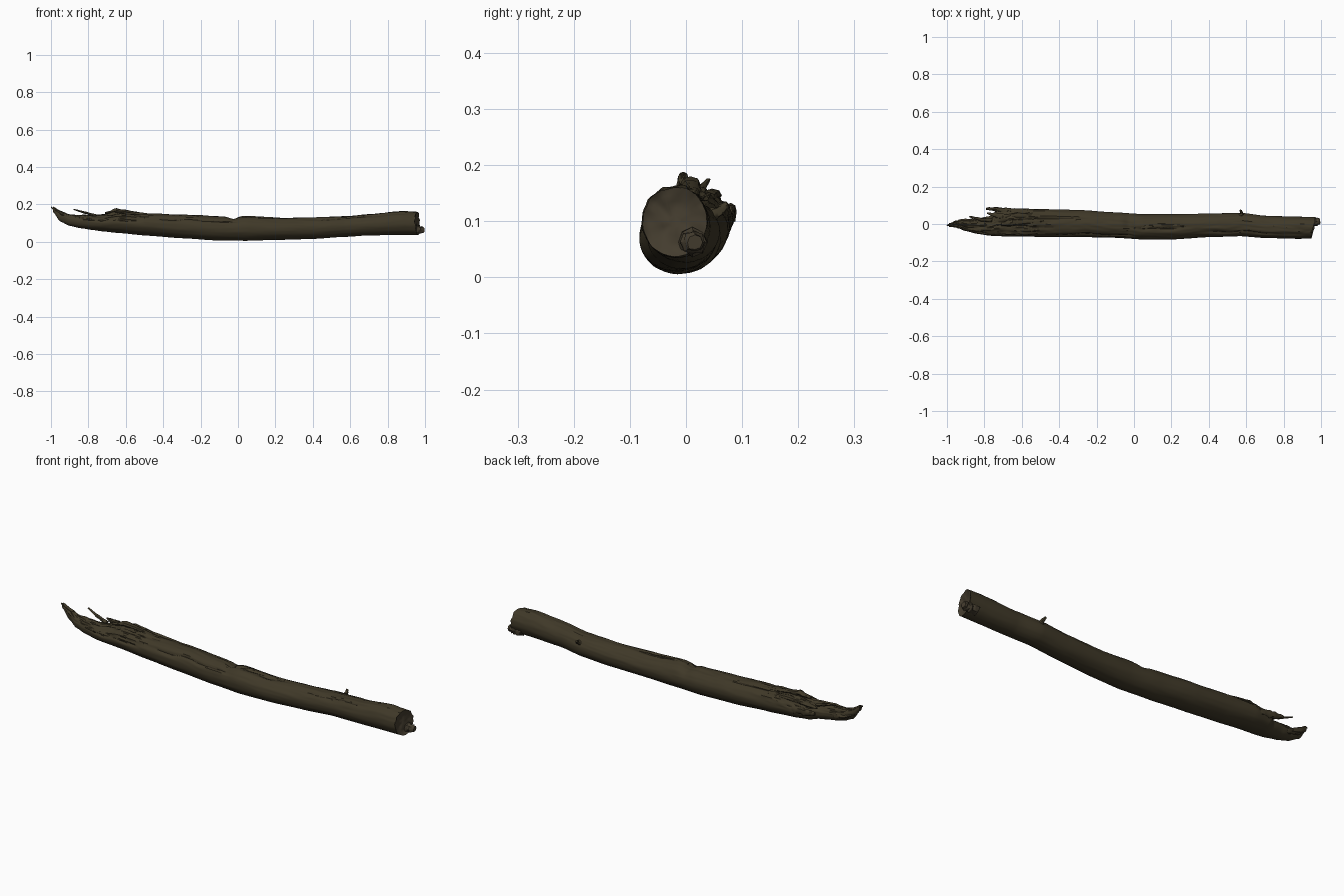
import bpy, bmesh, math, random
from mathutils import Vector, noise

random.seed(4)
cube = bpy.data.objects.get("Cube")
if cube:
    bpy.data.objects.remove(cube)


def material(name, rgb):
    m = bpy.data.materials.new(name)
    m.use_nodes = True
    m.diffuse_color = (*rgb, 1)
    m.node_tree.nodes["Principled BSDF"].inputs["Base Color"].default_value = (*rgb, 1)
    return m


bark = material("dark bark", (0.050, 0.040, 0.021))
wood = material("broken wood", (0.058, 0.046, 0.028))
crack = material("deep crack", (0.026, 0.020, 0.011))

# Trunk outline: x, bottom, top, front, back
STATIONS = [
    (-.99, .160, .188, -.015, .004), (-.95, .108, .165, -.018, .015),
    (-.90, .085, .146, -.038, .020), (-.84, .072, .142, -.052, .030),
    (-.77, .062, .140, -.062, .042), (-.73, .056, .142, -.065, .074),
    (-.64, .047, .158, -.066, .084), (-.50, .034, .154, -.069, .080),
    (-.30, .019, .146, -.070, .075), (-.10, .007, .136, -.074, .062),
    (.05, .006, .134, -.083, .053), (.20, .010, .127, -.083, .052),
    (.40, .015, .130, -.070, .056), (.57, .026, .138, -.065, .060),
    (.70, .034, .148, -.075, .044), (.88, .037, .164, -.079, .039),
    (1.0, .037, .162, -.077, .037),
]


def outline(x):
    x = min(max(x, STATIONS[0][0]), STATIONS[-1][0])
    for a, b in zip(STATIONS, STATIONS[1:]):
        if x <= b[0]:
            t = (x - a[0]) / (b[0] - a[0])
            t = t * t * (3 - 2 * t) * .5 + t * .5
            return [p + (q - p) * t for p, q in zip(a[1:], b[1:])]


def bump(v, centre, width):
    return math.exp(-((v - centre) / width) ** 2)


def trunk_point(x, a):
    """Point on the bark and how deep it lies in a crack."""
    low, high, front, back = outline(x)
    c, s = math.cos(a), math.sin(a)
    upper = max(0, s)
    # long grain, broad lumps and rough torn wood on the upper left
    grain = noise.noise(Vector((x * 5, c * 3.5, s * 3.5)))
    fine = noise.noise(Vector((x * 14 + 7, c * 9, s * 9)))
    torn = 1 / (1 + math.exp((x + .52) * 22)) * upper
    rag = noise.noise(Vector((x * 20, c * 6 + 3, s * 6)))
    r = 1 + .05 * grain * (.3 + upper) + .03 * fine * (.25 + upper) + .22 * torn * rag
    # long splits following the grain
    depth = 0
    for start, end, angle, wander in ((-.72, -.35, 1.9, .25), (-.62, -.2, 1.2, .2),
                                      (0, .32, 1.75, .3), (-.45, .02, 2.5, .2),
                                      (.35, .8, 2.2, .2), (-.8, -.5, 2.9, .2)):
        if start < x < end:
            mid = angle + wander * noise.noise(Vector((x * 9, angle, 0)))
            fade = min(1, (x - start) * 12, (end - x) * 12)
            depth += fade * bump(a, mid, .09)
    r -= .09 * depth
    # step where the upper bark has chipped away
    r -= .20 * bump(x, -.025, .028) * upper ** 2
    r += .03 * bump(x, .035, .03) * upper ** 2
    y = (front + back) / 2 + (back - front) / 2 * c * r
    z = (low + high) / 2 + (high - low) / 2 * s * r
    return Vector((x, y, z)), depth


def make_object(name, bm, mats, angle=40):
    bmesh.ops.recalc_face_normals(bm, faces=bm.faces)
    mesh = bpy.data.meshes.new(name)
    bm.to_mesh(mesh)
    bm.free()
    for m in mats:
        mesh.materials.append(m)
    ob = bpy.data.objects.new(name, mesh)
    bpy.context.collection.objects.link(ob)
    bpy.ops.object.select_all(action='DESELECT')
    ob.select_set(True)
    bpy.context.view_layer.objects.active = ob
    bpy.ops.object.shade_smooth_by_angle(angle=math.radians(angle))
    return ob


def end_x(y, z):
    """Slanted, ragged cut at the thick end."""
    rough = noise.noise(Vector((y * 45, z * 45, 2)))
    return .968 + .25 * min(y, .02) - .05 * max(0, z - .06) + .006 * rough


# Trunk with a slanted broken end
ROWS, SIDES = 260, 72
bm = bmesh.new()
rings, depths = [], {}
for i in range(ROWS + 1):
    ring = []
    for j in range(SIDES):
        a = 2 * math.pi * j / SIDES
        x = -.99 + 1.99 * i / ROWS
        p, d = trunk_point(x, a)
        squeeze = max(0, (x - .88) / .12)
        p.x = x + squeeze * (end_x(p.y, p.z) - 1.0)
        v = bm.verts.new(p)
        depths[v] = d
        ring.append(v)
    rings.append(ring)
for ra, rb in zip(rings, rings[1:]):
    for j in range(SIDES):
        k = (j + 1) % SIDES
        f = bm.faces.new((ra[j], ra[k], rb[k], rb[j]))
        f.material_index = 2 if sum(depths[v] for v in f.verts) > 3.1 else 0
bm.faces.new(rings[0])

# Broken face: rings shrinking into a shallow hollow
rim = rings[-1]
centre = sum((v.co for v in rim), Vector()) / SIDES
previous = rim
for scale in (.93, .8, .6, .4, .2):
    ring = []
    for v in rim:
        p = centre.lerp(v.co, scale)
        p.x = end_x(p.y, p.z) - .012 * (1 - scale ** 4)
        ring.append(bm.verts.new(p))
    for j in range(SIDES):
        k = (j + 1) % SIDES
        f = bm.faces.new((previous[j], previous[k], ring[k], ring[j]))
        f.material_index = 1
    previous = ring
bm.faces.new(previous).material_index = 1
make_object("trunk", bm, [bark, wood, crack])


def splinter(name, path, mat=bark, flat=.7, sides=8):
    """Rough tapering sliver through points (x, y, z, radius)."""
    bm = bmesh.new()
    rows = []
    steps = 6
    for a, b in zip(path, path[1:]):
        for s in range(steps):
            rows.append([p + (q - p) * s / steps for p, q in zip(a, b)])
    rows.append(list(path[-1]))
    along = (Vector(path[-1][:3]) - Vector(path[0][:3])).normalized()
    side = along.cross(Vector((0, 0, 1))).normalized()
    up = side.cross(along)
    loops = []
    for x, y, z, r in rows:
        loop = []
        for j in range(sides):
            a = 2 * math.pi * j / sides
            w = r * random.uniform(.78, 1.15)
            loop.append(bm.verts.new(Vector((x, y, z)) + side * w * math.cos(a)
                                     + up * w * flat * math.sin(a)))
        loops.append(loop)
    for la, lb in zip(loops, loops[1:]):
        for j in range(sides):
            k = (j + 1) % sides
            bm.faces.new((la[j], la[k], lb[k], lb[j]))
    bm.faces.new(loops[0])
    bm.faces.new(loops[-1])
    make_object(name, bm, [mat])


# Torn slivers at the thin end
splinter("tip_splinter", [(-.90, -.01, .125, .02), (-.96, -.006, .158, .013), (-1.0, -.006, .185, .004)])
splinter("lower_tip_splinter", [(-.86, .01, .105, .022), (-.92, .014, .118, .012), (-.965, .012, .138, .004)])
splinter("raised_splinter", [(-.76, .02, .138, .012), (-.82, .024, .156, .009), (-.88, .04, .174, .004)])
splinter("back_splinter", [(-.66, .07, .11, .016), (-.74, .079, .115, .012), (-.79, .082, .122, .006)], flat=1.4)
splinter("inner_splinter", [(-.64, .035, .14, .02), (-.73, .045, .138, .014), (-.785, .058, .14, .005)])
splinter("front_splinter", [(-.70, -.04, .115, .02), (-.80, -.046, .118, .012), (-.87, -.04, .122, .004)])

# Raised flakes of bark on top
splinter("top_flake", [(-.71, .0, .152, .008), (-.65, .008, .167, .018), (-.57, .014, .157, .013), (-.48, .016, .146, .006)])
splinter("back_flake", [(-.74, .04, .138, .008), (-.62, .046, .146, .016), (-.45, .04, .138, .006)])
splinter("middle_ridge", [(.0, -.02, .126, .007), (.06, -.016, .131, .011), (.18, -.01, .126, .008), (.30, -.012, .122, .004)])

# Snapped twig and stub at the thick end
splinter("twig_stub", [(.57, .035, .105, .016), (.575, .06, .118, .009), (.57, .074, .130, .006)], flat=1)
splinter("end_stub", [(.92, .008, .065, .028), (.97, .012, .062, .024), (.995, .016, .062, .014)], wood, 1)
